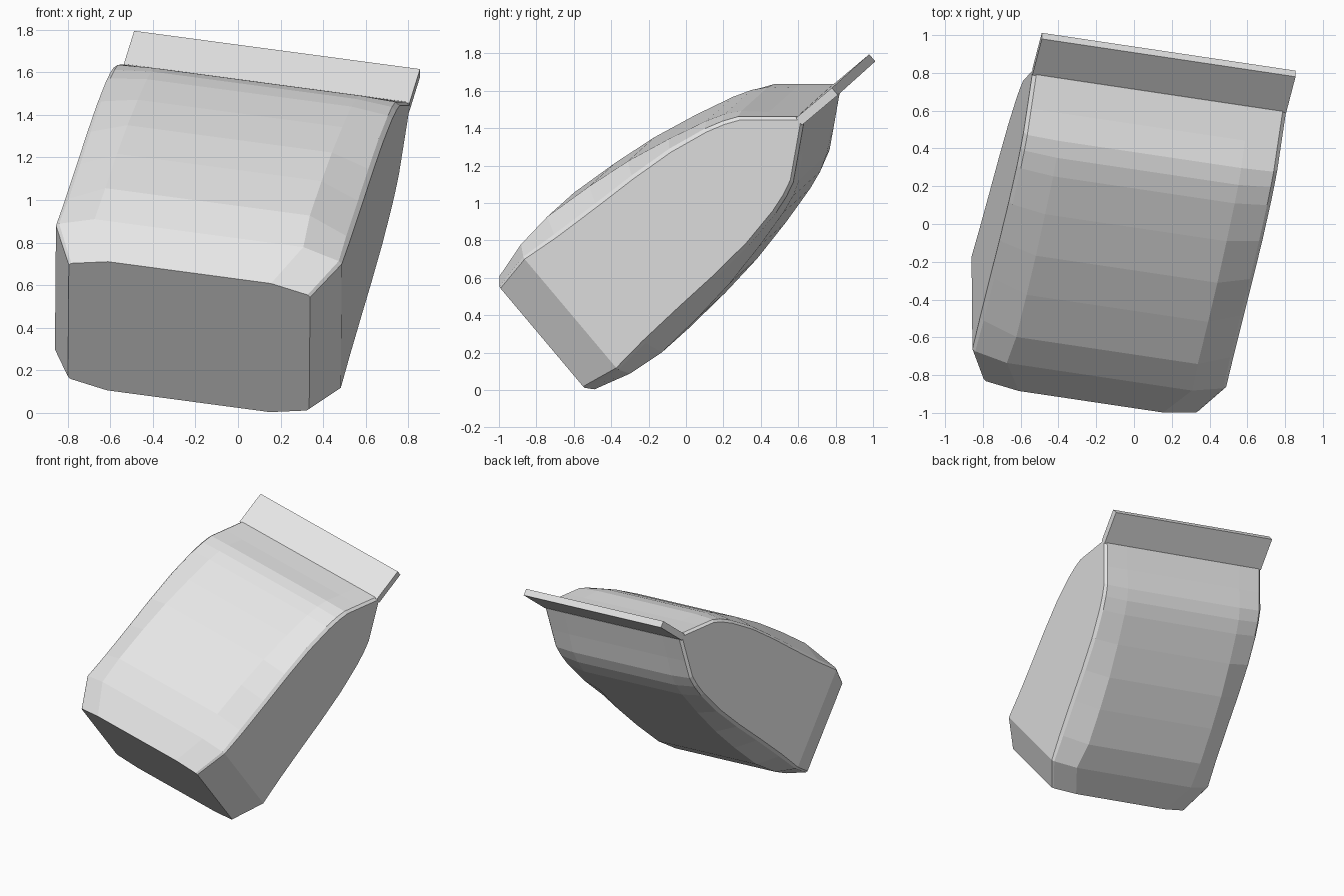
import bpy, bmesh
from mathutils import Matrix, Vector

cube = bpy.data.objects.get("Cube")
if cube:
    bpy.data.objects.remove(cube, do_unlink=True)

# Single plain foil colour
foil = bpy.data.materials.new("light grey foil")
foil.use_nodes = True
foil.diffuse_color = (0.8, 0.8, 0.8, 1)
foil.node_tree.nodes["Principled BSDF"].inputs["Base Color"].default_value = (0.8, 0.8, 0.8, 1)

# Tilted frame: width, length and thickness axes, origin at the seal's base
width = Vector((0.979, -0.146, -0.131)).normalized()
length = Vector((0.19, 0.75, 0.63))
length = (length - width * length.dot(width)).normalized()
thick = width.cross(length)
frame = Matrix((width, length, thick)).transposed().to_4x4()
frame.translation = (0.135, 0.71, 1.53)


def section(v, half_width, crease, side, middle, bevel):
    """Closed octagon-like ring, mirrored across both thickness and width."""
    quarter = [(half_width, side - bevel), (half_width - bevel, side), (crease, middle)]
    upper = quarter + [(-u, t) for u, t in reversed(quarter)]
    ring = upper + [(u, -t) for u, t in reversed(upper)]
    return [Vector((u, v, t)) for u, t in ring]


def loft(name, sections):
    """Skin a stack of rings and cap both ends."""
    bm = bmesh.new()
    rings = [[bm.verts.new(p) for p in section(*s)] for s in sections]
    for low, high in zip(rings, rings[1:]):
        for i in range(len(low)):
            j = (i + 1) % len(low)
            bm.faces.new((low[i], low[j], high[j], high[i]))
    bm.faces.new(rings[0])
    bm.faces.new(rings[-1])
    bmesh.ops.recalc_face_normals(bm, faces=bm.faces)
    return finish(name, bm)


def finish(name, bm):
    mesh = bpy.data.meshes.new(name)
    bm.to_mesh(mesh)
    bm.free()
    mesh.materials.append(foil)
    obj = bpy.data.objects.new(name, mesh)
    obj.matrix_world = frame
    bpy.context.collection.objects.link(obj)
    return obj


# Pouch: position along the length, side half thickness, middle half thickness
profile = [
    (0.0, 0.025, 0.026), (-0.14, 0.14, 0.142), (-0.25, 0.23, 0.24),
    (-0.33, 0.265, 0.285), (-0.43, 0.295, 0.32), (-0.65, 0.335, 0.375),
    (-0.9, 0.355, 0.425), (-1.15, 0.365, 0.455), (-1.43, 0.38, 0.475),
]
rings = [(v, 0.685, 0.49, s, m, 0.02) for v, s, m in profile]
rings.append((-1.635, 0.685, 0.5, 0.395, 0.452, 0.015))
rings.append((-1.86, 0.578, 0.39, 0.355, 0.395, 0.012))
loft("pouch", rings)

# Flat seal strip along the top
bm = bmesh.new()
bmesh.ops.create_cube(bm, size=1, matrix=Matrix.Translation((0, 0.12, 0)) @ Matrix.Diagonal((1.37, 0.255, 0.05, 1)))
finish("top_seal", bm)
